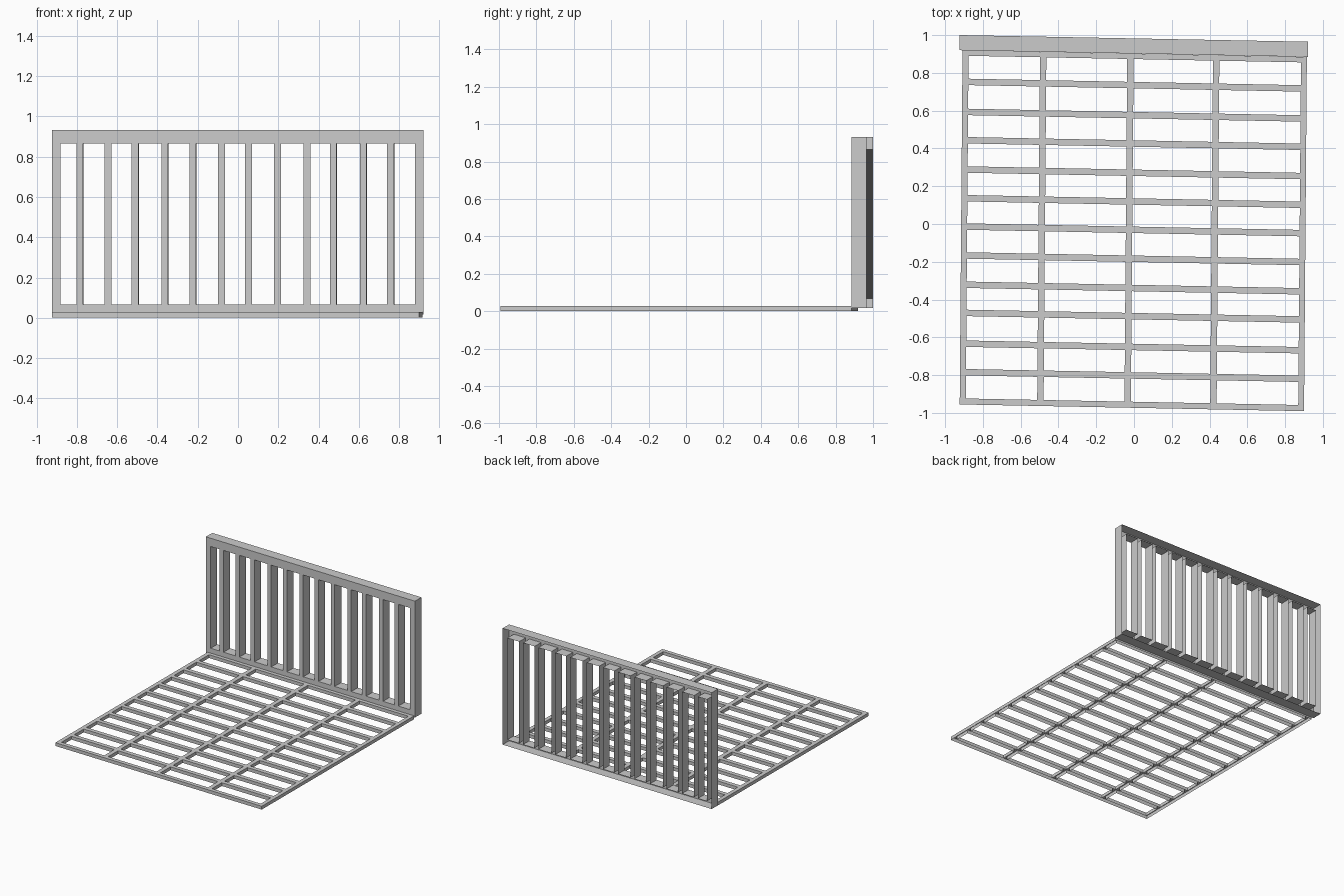
import bpy, bmesh
from mathutils import Vector

if "Cube" in bpy.data.objects:
    bpy.data.objects.remove(bpy.data.objects["Cube"])


def lattice(name, us, vs, place, depth):
    """Open-backed moulded lattice: bars and openings alternate along us and vs.
    place maps (u, v) to a point on the face; depth is the wall extrusion."""
    bm = bmesh.new()
    grid = [[bm.verts.new(place(u, v)) for v in vs] for u in us]
    # face of the bars, skipping the openings
    for i in range(len(us) - 1):
        for j in range(len(vs) - 1):
            if not (i % 2 and j % 2):
                bm.faces.new((grid[i][j], grid[i + 1][j],
                              grid[i + 1][j + 1], grid[i][j + 1]))
    # walls around the outer rim and every opening
    rim = [e.link_loops[0] for e in bm.edges if len(e.link_loops) == 1]
    pairs = [(l.vert, l.link_loop_next.vert) for l in rim]
    low = {}
    for a, b in pairs:
        for v in (a, b):
            if v not in low:
                low[v] = bm.verts.new(v.co + depth)
    for a, b in pairs:
        bm.faces.new((b, a, low[a], low[b]))
    bmesh.ops.remove_doubles(bm, verts=bm.verts[:], dist=1e-5)
    mesh = bpy.data.meshes.new(name)
    bm.to_mesh(mesh)
    bm.free()
    obj = bpy.data.objects.new(name, mesh)
    bpy.context.collection.objects.link(obj)
    return obj


def bars(centres, width, start, end):
    """Edge positions for outer frame and inner bars."""
    out = list(start)
    for c in centres:
        out += [c - width / 2, c + width / 2]
    return out + list(end)


# slatted base, open underneath and slightly skewed
rails = bars([-0.488, -0.026, 0.428], 0.034, (-0.915, -0.883), (0.877, 0.908))
slats = bars([-0.802, -0.651, -0.488, -0.339, -0.184, -0.031, 0.119, 0.271,
              0.426, 0.576, 0.735], 0.034, (-0.973, -0.941), (0.873, 0.902))
lattice("slatted_base", rails, slats,
        lambda u, v: (u + 0.008 * v, v - 0.0195 * u, 0.028),
        Vector((0, 0, -0.026)))

# headboard, open at the back
posts = bars([-0.786, -0.646, -0.511, -0.364, -0.225, -0.082, 0.052, 0.196,
              0.342, 0.473, 0.622, 0.758], 0.034, (-0.925, -0.882), (0.879, 0.921))
lattice("headboard", posts, [0.016, 0.066, 0.867, 0.932],
        lambda u, v: (u, 0.9025 - 0.019 * u, v),
        Vector((0.0015, 0.08, 0)))
